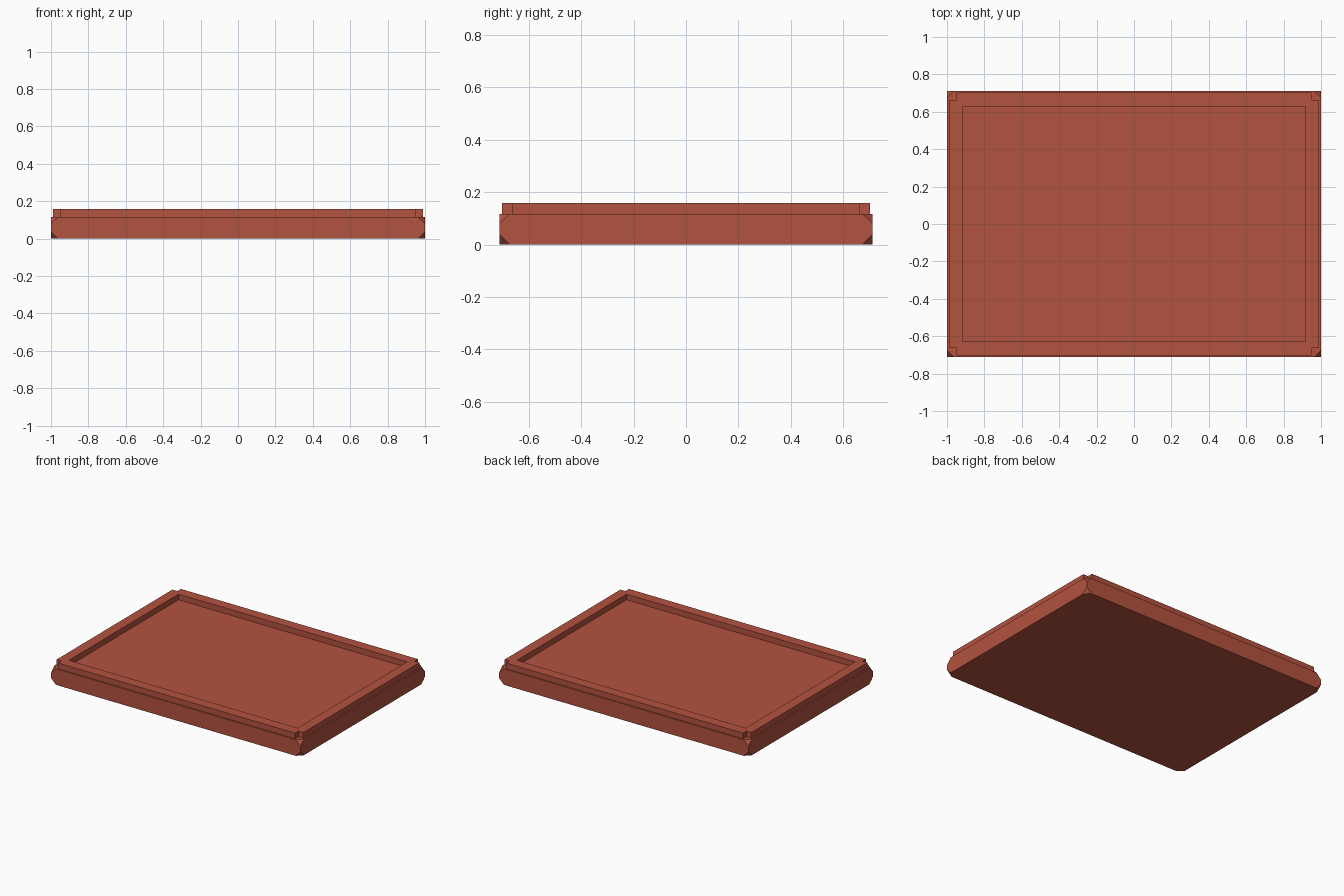
import bpy, bmesh

if "Cube" in bpy.data.objects:
    bpy.data.objects.remove(bpy.data.objects["Cube"])

clay = bpy.data.materials.new("brick_red")
clay.diffuse_color = (0.45, 0.085, 0.05, 1)
clay.use_nodes = True
clay.node_tree.nodes["Principled BSDF"].inputs["Base Color"].default_value = clay.diffuse_color


def finish(name, bm):
    bmesh.ops.recalc_face_normals(bm, faces=bm.faces)
    mesh = bpy.data.meshes.new(name)
    bm.to_mesh(mesh)
    bm.free()
    mesh.materials.append(clay)
    obj = bpy.data.objects.new(name, mesh)
    bpy.context.collection.objects.link(obj)
    return obj


# Base slab: a box whose eight corners are clipped to triangles
def clipped_slab(name, x, y, z, cut):
    bm = bmesh.new()
    for sx in (-1, 1):
        for sy in (-1, 1):
            for top in (0, 1):
                cz = z if top else 0
                dz = -cut if top else cut
                for p in ((sx * (x - cut), sy * y, cz),
                          (sx * x, sy * (y - cut), cz),
                          (sx * x, sy * y, cz + dz)):
                    bm.verts.new(p)
    bmesh.ops.convex_hull(bm, input=bm.verts)
    bmesh.ops.dissolve_limit(bm, angle_limit=0.01, verts=bm.verts, edges=bm.edges)
    return finish(name, bm)


# Raised rim: a rectangular frame with a small square notch at each corner
def notched_rim(name, outer, inner, notch, z0, z1):
    bm = bmesh.new()
    (ox, oy), (ix, iy) = outer, inner
    nx, ny = ox - notch, oy - notch
    corners = []
    for sx, sy in ((1, 1), (-1, 1), (-1, -1), (1, -1)):
        pts = [(ox, ny), (nx, ny), (nx, oy)]
        if sx * sy < 0:
            pts.reverse()
        ring = [bm.verts.new((sx * px, sy * py, z0)) for px, py in pts]
        corners.append((ring, bm.verts.new((sx * ix, sy * iy, z0))))
    for k in range(4):
        (ring, inn), (ring2, inn2) = corners[k], corners[(k + 1) % 4]
        for a, b in zip(ring, ring[1:]):
            bm.faces.new((inn, a, b))
        bm.faces.new((inn, ring[2], ring2[0], inn2))
    ext = bmesh.ops.extrude_face_region(bm, geom=bm.faces[:], use_keep_orig=True)
    for v in ext["geom"]:
        if isinstance(v, bmesh.types.BMVert):
            v.co.z = z1
    return finish(name, bm)


clipped_slab("tray_base", 1.0, 0.712, 0.117, 0.038)
notched_rim("tray_rim", (0.99, 0.703), (0.917, 0.628), 0.04, 0.117, 0.158)
